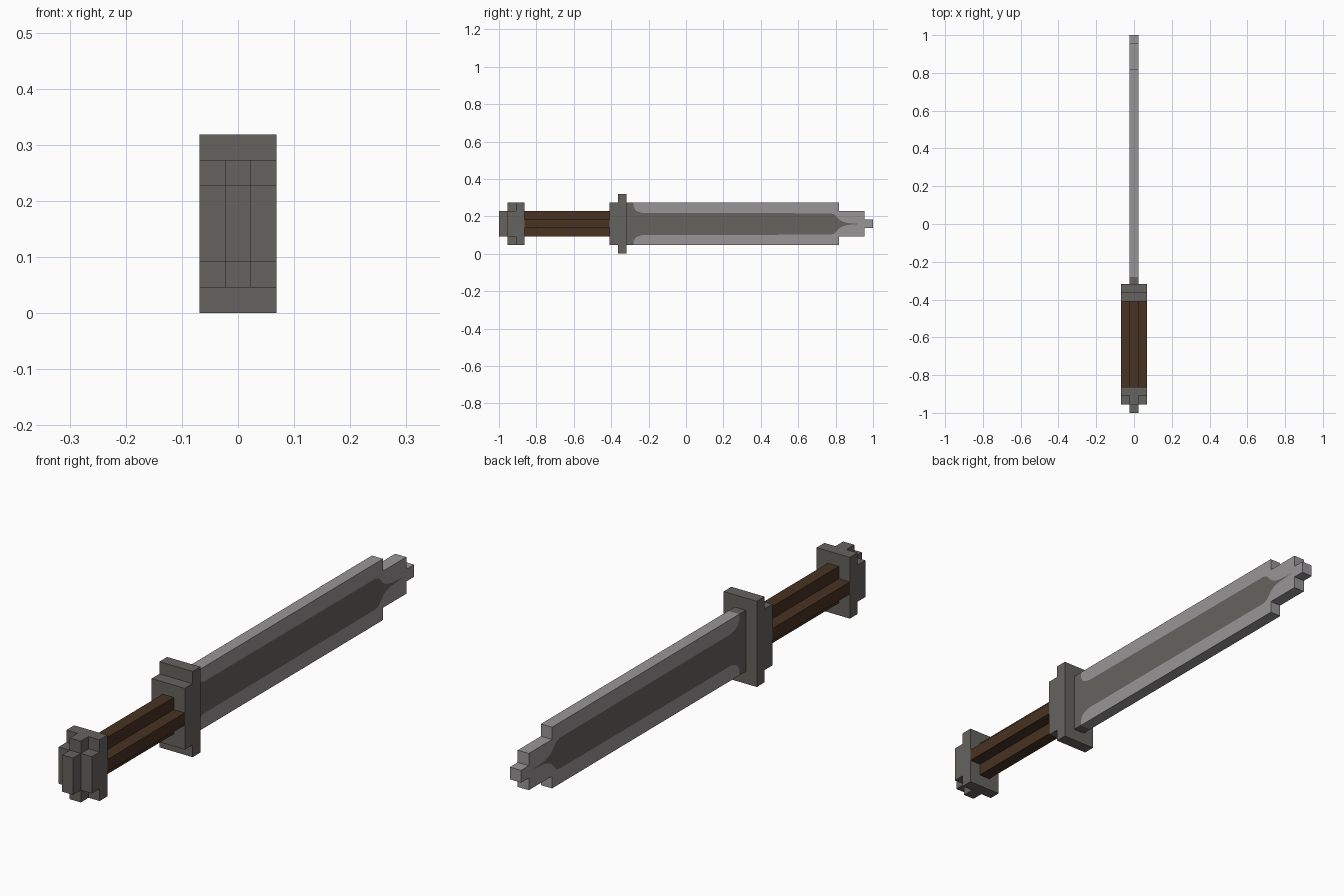
import bpy, bmesh

if "Cube" in bpy.data.objects:
    bpy.data.objects.remove(bpy.data.objects["Cube"])

U = 1 / 22           # one block of the design
CZ = 3.5 * U         # height of the sword's axis


def material(name, rgb):
    lin = [((c / 255 + 0.055) / 1.055) ** 2.4 for c in rgb]
    m = bpy.data.materials.new(name)
    m.diffuse_color = (*lin, 1)
    m.use_nodes = True
    m.node_tree.nodes["Principled BSDF"].inputs["Base Color"].default_value = m.diffuse_color
    return m


iron = material("dark iron", (101, 99, 94))
steel = material("pale steel", (152, 149, 151))
wood = material("brown wood", (72, 51, 34))


def finish(name, bm, mats):
    bmesh.ops.remove_doubles(bm, verts=bm.verts, dist=1e-5)
    bmesh.ops.recalc_face_normals(bm, faces=bm.faces)
    me = bpy.data.meshes.new(name)
    bm.to_mesh(me)
    bm.free()
    for m in mats:
        me.materials.append(m)
    ob = bpy.data.objects.new(name, me)
    bpy.context.collection.objects.link(ob)


def prism(name, outline, y0, y1, mat):
    """Extrude an x/z outline (in blocks about the axis) along y (in blocks)."""
    bm = bmesh.new()
    f = bm.faces.new([bm.verts.new((x * U, y0 * U, CZ + z * U)) for x, z in outline])
    ext = bmesh.ops.extrude_face_region(bm, geom=[f])["geom"]
    verts = [v for v in ext if isinstance(v, bmesh.types.BMVert)]
    bmesh.ops.translate(bm, verts=verts, vec=(0, (y1 - y0) * U, 0))
    finish(name, bm, [mat])


def rect(w, h):
    return [(-w / 2, -h / 2), (w / 2, -h / 2), (w / 2, h / 2), (-w / 2, h / 2)]


def cross(w, h, arm_h):
    """Plus shape: a 1-wide upright of height h and a bar of width w, height arm_h."""
    q = [(w / 2, arm_h / 2), (.5, arm_h / 2), (.5, h / 2)]
    right = [(x, -z) for x, z in reversed(q)] + q
    return right + [(-x, -z) for x, z in right]


# Handle and guard
prism("pommel_cap", rect(1, 3), -22, -21, iron)
prism("pommel_cross", cross(3, 5, 3), -21, -20, iron)
prism("pommel_plate", rect(3, 5), -20, -19, iron)
prism("grip", cross(3, 3, 1), -19, -9, wood)
prism("guard_collar", rect(3, 5), -9, -8, iron)
prism("guard_plate", rect(3, 7), -8, -7, iron)

# Blade: stepped silhouette with a dark fuller on both sides
stations = [(-.28, .095), (-.272, .075), (-.255, .065), (-.23, .059), (.775, .057),
            (.795, .05), (.808, .036), (18 * U, .024), (.835, .014), (.86, .006),
            (.92, .001), (21 * U, 0), (1, 0)]


def half_height(y):
    return (2.5 if y < 18 * U else 1.5 if y < 21 * U else .5) * U


bm = bmesh.new()
T = U / 2


def quad(pts, mi):
    f = bm.faces.new([bm.verts.new((x, y, CZ + z)) for x, y, z in pts])
    f.material_index = mi


def cap(y, z0, z1, mi):
    quad([(-T, y, z0), (T, y, z0), (T, y, z1), (-T, y, z1)], mi)


def edge_strip(y0, y1, h, mi):
    for z in (h, -h):
        quad([(-T, y0, z), (T, y0, z), (T, y1, z), (-T, y1, z)], mi)


# dark root of the blade
y0, y1, h = -7 * U, -.28, 2.5 * U
edge_strip(y0, y1, h, 0)
for x in (-T, T):
    quad([(x, y0, -h), (x, y1, -h), (x, y1, h), (x, y0, h)], 0)
cap(y0, -h, h, 0)

for (y0, f0), (y1, f1) in zip(stations, stations[1:]):
    h = half_height((y0 + y1) / 2)
    edge_strip(y0, y1, h, 1)
    for x in (-T, T):
        for s in (1, -1):
            quad([(x, y0, s * f0), (x, y1, s * f1), (x, y1, s * h), (x, y0, s * h)], 1)
        if f0 and f1:
            quad([(x, y0, -f0), (x, y1, -f1), (x, y1, f1), (x, y0, f0)], 0)
        elif f0:
            quad([(x, y0, -f0), (x, y1, 0), (x, y0, f0)], 0)

# stepped point
for y, a, b in ((18, 1.5, 2.5), (21, .5, 1.5)):
    for s in (1, -1):
        cap(y * U, s * a * U, s * b * U, 1)
cap(1, -U / 2, U / 2, 1)
finish("blade", bm, [iron, steel])
